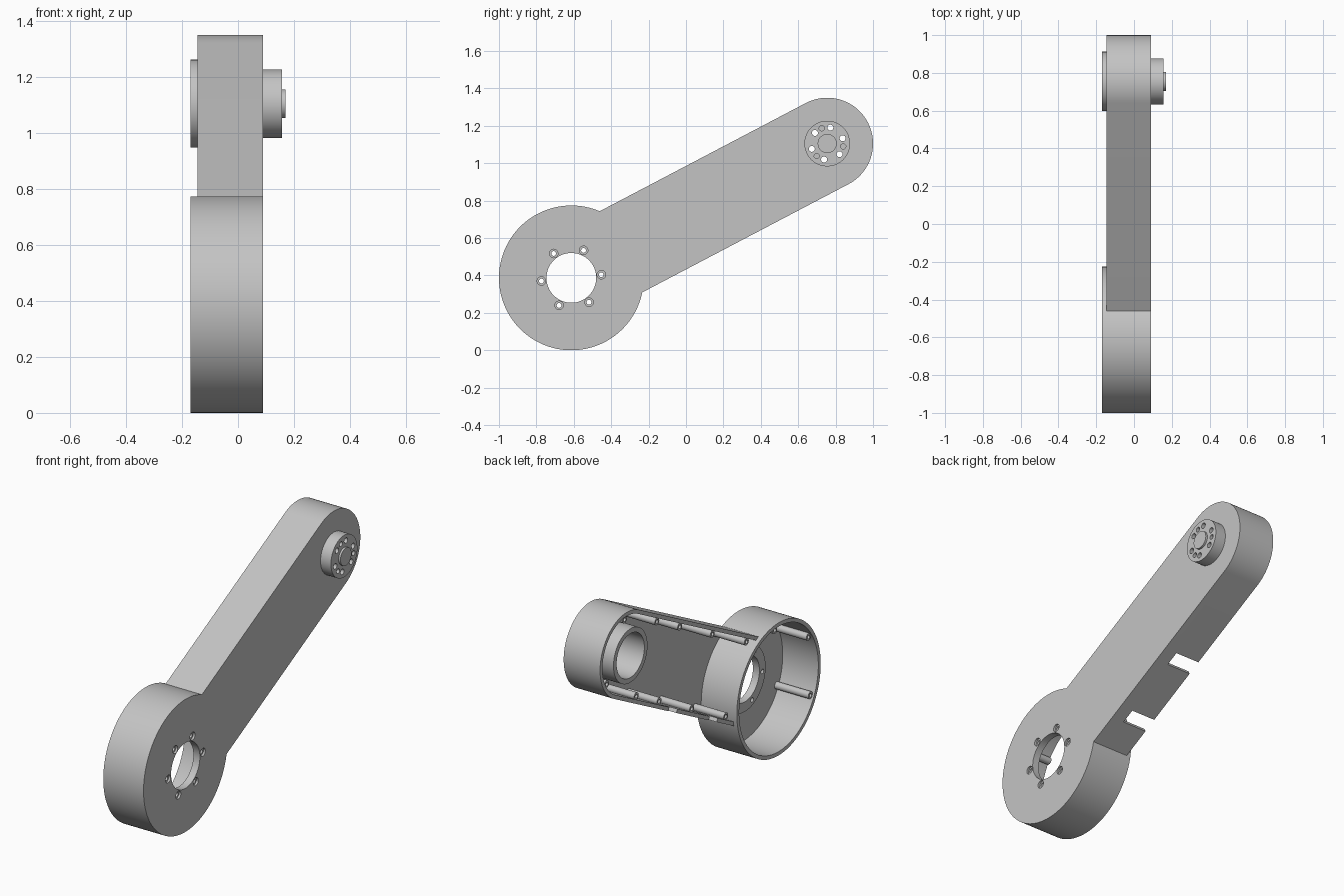
import bpy, bmesh
from math import sin, cos, pi, radians, atan2, hypot

if "Cube" in bpy.data.objects:
    bpy.data.objects.remove(bpy.data.objects["Cube"])

grey = bpy.data.materials.new("plain grey")
grey.use_nodes = True
grey.diffuse_color = (0.55, 0.55, 0.55, 1)
grey.node_tree.nodes["Principled BSDF"].inputs["Base Color"].default_value = grey.diffuse_color

# Main dimensions, all sections lie in the y-z plane and extrude along x
BIG = (-0.613, 0.387)
TIP = (0.755, 1.105)
R_BIG, R_ARM = 0.387, 0.245
WALL = 0.022
OPEN_BIG, OPEN_ARM, FLOOR, FACE = -0.17, -0.145, 0.06, 0.09
ANGLE = atan2(TIP[1] - BIG[1], TIP[0] - BIG[0])
LENGTH = hypot(TIP[0] - BIG[0], TIP[1] - BIG[1])


def circle(centre, r, n=64):
    return [(centre[0] + r * cos(2 * pi * i / n), centre[1] + r * sin(2 * pi * i / n))
            for i in range(n)]


def along(u, v):
    """Point measured from the arm tip: u along the arm, v across it."""
    return (TIP[0] + u * cos(ANGLE) - v * sin(ANGLE), TIP[1] + u * sin(ANGLE) + v * cos(ANGLE))


def ring(centre, r, angles):
    return [(centre[0] + r * cos(radians(a)), centre[1] + r * sin(radians(a))) for a in angles]


def arm_outline(r):
    """Rounded bar outline running from inside the big housing to the tip."""
    arc = [along(r * cos(a), r * sin(a)) for a in [-pi / 2 + pi * i / 48 for i in range(49)]]
    return arc + [along(-LENGTH, r), along(-LENGTH, -r)]


def solid(name, *prisms):
    """Make one object from (outline, x0, x1) prisms."""
    bm = bmesh.new()
    for pts, x0, x1 in prisms:
        a = [bm.verts.new((x0, y, z)) for y, z in pts]
        b = [bm.verts.new((x1, y, z)) for y, z in pts]
        bm.faces.new(a[::-1])
        bm.faces.new(b)
        for i in range(len(a)):
            j = (i + 1) % len(a)
            bm.faces.new((a[i], a[j], b[j], b[i]))
    bmesh.ops.recalc_face_normals(bm, faces=bm.faces)
    me = bpy.data.meshes.new(name)
    bm.to_mesh(me)
    bm.free()
    me.materials.append(grey)
    ob = bpy.data.objects.new(name, me)
    bpy.context.collection.objects.link(ob)
    return ob


def cut(ob, *prisms):
    """Subtract prisms from an object and bake the result."""
    tool = solid("cutter", *prisms)
    tool.hide_render = True
    mod = ob.modifiers.new("cut", "BOOLEAN")
    mod.operation, mod.solver, mod.object = "DIFFERENCE", "EXACT", tool
    deps = bpy.context.evaluated_depsgraph_get()
    me = bpy.data.meshes.new_from_object(ob.evaluated_get(deps))
    ob.modifiers.clear()
    ob.data = me
    bpy.data.objects.remove(tool)


def holes(centres, r, x0, x1):
    return [(circle(c, r, 20), x0, x1) for c in centres]


# Big round housing: open on one side, with a bore and countersunk bolt holes
housing = solid("round_housing", (circle(BIG, R_BIG, 128), OPEN_BIG, FACE))
cut(housing, (circle(BIG, R_BIG - WALL, 128), OPEN_BIG - 0.1, FLOOR))
cut(housing, (circle(BIG, 0.133), FLOOR - 0.1, FACE + 0.1))
bolts = ring(BIG, 0.161, range(6, 366, 60))
cut(housing, *holes(bolts, 0.013, FLOOR - 0.1, FACE + 0.1))
cut(housing, *holes(bolts, 0.023, FACE - 0.012, FACE + 0.1))

# Raised collar around the bore, inside the housing
collar = solid("bore_collar", (circle(BIG, 0.19), FLOOR - 0.012, FLOOR))
cut(collar, (circle(BIG, 0.133), FLOOR - 0.1, FACE))
cut(collar, *holes(bolts, 0.013, FLOOR - 0.1, FACE))

# Hollow arm, trimmed where it meets the housing
arm = solid("arm_shell", (arm_outline(R_ARM), OPEN_ARM, FACE))
cut(arm, (arm_outline(R_ARM - WALL), OPEN_ARM - 0.1, FLOOR))
cut(arm, (circle(BIG, R_BIG - 0.003, 128), OPEN_ARM - 0.1, FACE + 0.1))

# Two notches in the lower wall of the arm
notches = []
for u in (-1.067, -0.647):
    corners = [(u, -0.3), (u + 0.083, -0.3), (u + 0.083, -0.2), (u, -0.2)]
    notches.append(([along(*c) for c in corners], OPEN_ARM - 0.1, OPEN_ARM + 0.155))
cut(arm, *notches)

# Output hub at the tip with a ring of through holes and three blind ones
through = ring(TIP, 0.087, range(19, 379, 60))
blind = ring(TIP, 0.087, range(110, 470, 120))
hub = solid("output_hub", (circle(TIP, 0.122), FLOOR + 0.01, 0.157))
cut(hub, *holes(through, 0.016, 0, 0.3))
cut(hub, *holes(blind, 0.014, 0.12, 0.3))
cut(arm, *holes(through, 0.016, 0, 0.3))
solid("hub_centre", (circle(TIP, 0.051), 0.15, 0.169))

# Bearing tube standing inside the tip
tube = solid("bearing_tube", (circle(TIP, 0.157), OPEN_BIG, FLOOR + 0.005))
cut(tube, (circle(TIP, 0.128), OPEN_BIG - 0.1, FLOOR + 0.1))

# Screw posts along both arm walls and inside the housing
spots = [(0.105, 0.177)] + [(u, 0.205) for u in (-0.217, -0.455, -0.795, -1.15)]
arm_spots = [along(u, s * v) for u, v in spots for s in (1, -1)]
big_spots = ring(BIG, 0.348, (87, 147, 207))
for name, places, x0 in (("arm_screw_posts", arm_spots, OPEN_ARM + 0.005),
                         ("housing_screw_posts", big_spots, OPEN_BIG + 0.012)):
    posts = solid(name, *holes(places, 0.021, x0, FLOOR + 0.01))
    cut(posts, *holes(places, 0.011, x0 - 0.1, x0 + 0.08))

# Smooth the round walls and keep the edges crisp
for ob in bpy.context.scene.objects:
    ob.select_set(ob.type == "MESH")
bpy.context.view_layer.objects.active = arm
bpy.ops.object.shade_smooth_by_angle(angle=radians(30))
